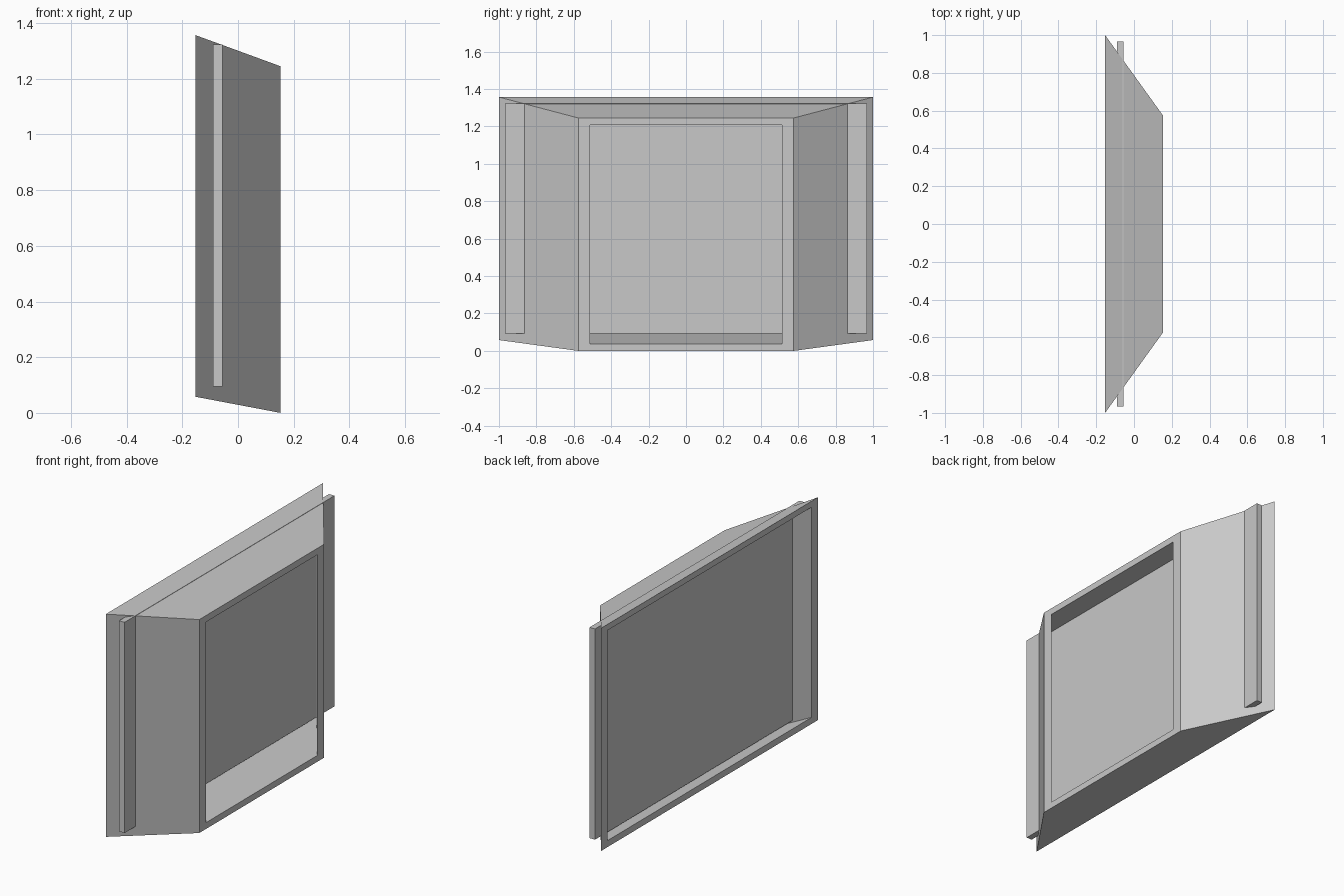
import bpy
import bmesh

cube = bpy.data.objects.get("Cube")
if cube:
    bpy.data.objects.remove(cube, do_unlink=True)

grey = bpy.data.materials.new("light grey")
grey.use_nodes = True
grey.diffuse_color = (0.58, 0.58, 0.58, 1)
grey.node_tree.nodes["Principled BSDF"].inputs["Base Color"].default_value = grey.diffuse_color


def finish(name, bm):
    bmesh.ops.recalc_face_normals(bm, faces=bm.faces)
    mesh = bpy.data.meshes.new(name)
    bm.to_mesh(mesh)
    bm.free()
    mesh.materials.append(grey)
    obj = bpy.data.objects.new(name, mesh)
    bpy.context.collection.objects.link(obj)
    return obj


def ring(bm, x, half_width, low, high):
    """Rectangular loop of four vertices in the plane at x."""
    corners = [(-1, low), (1, low), (1, high), (-1, high)]
    return [bm.verts.new((x, side * half_width, z)) for side, z in corners]


def bridge(bm, a, b):
    for i in range(4):
        j = (i + 1) % 4
        bm.faces.new((a[i], a[j], b[j], b[i]))


# Tapered hollow surround, open at the front and the back
bm = bmesh.new()
loops = [
    ring(bm, -0.153, 1.0, 0.058, 1.357),   # outer back
    ring(bm, 0.153, 0.575, 0.0, 1.245),    # outer front
    ring(bm, 0.153, 0.512, 0.037, 1.207),  # inner front
    ring(bm, -0.153, 0.94, 0.096, 1.322),  # inner back
]
for k in range(4):
    bridge(bm, loops[k], loops[(k + 1) % 4])
finish("tapered_surround", bm)

# Flat panel that crosses the surround and sticks out at both sides
bm = bmesh.new()
back = ring(bm, -0.09, 0.967, 0.094, 1.323)
front = ring(bm, -0.055, 0.967, 0.094, 1.323)
bridge(bm, back, front)
bm.faces.new(back)
bm.faces.new(front)
finish("inner_panel", bm)
